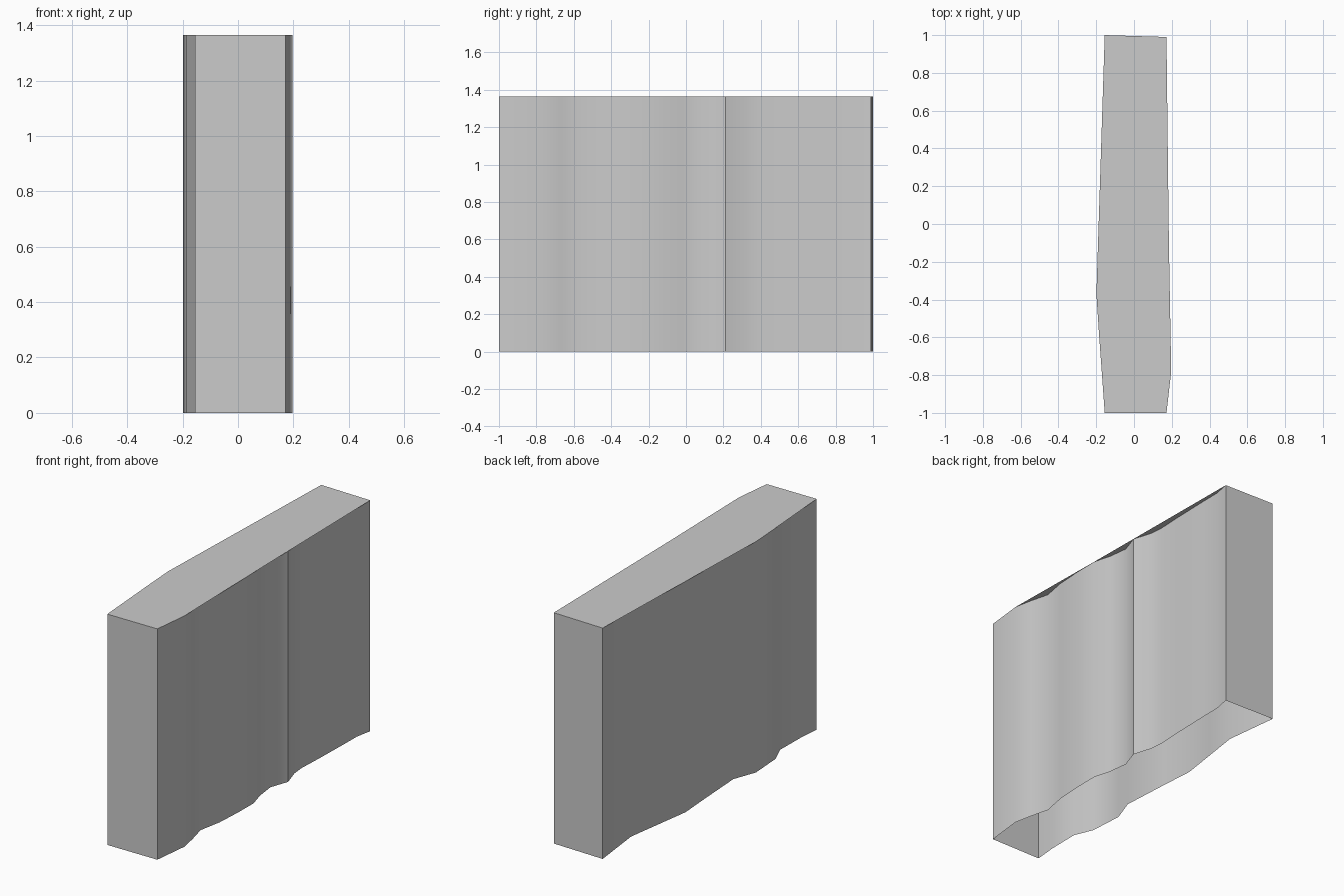
import bpy
import bmesh
import math

HEIGHT = 1.365

cube = bpy.data.objects.get("Cube")
if cube:
    bpy.data.objects.remove(cube, do_unlink=True)

# One plain colour
grey = bpy.data.materials.new("light grey")
grey.use_nodes = True
colour = (0.6, 0.6, 0.6, 1)
grey.diffuse_color = colour
grey.node_tree.nodes["Principled BSDF"].inputs["Base Color"].default_value = colour


def finish(name, bm):
    mesh = bpy.data.meshes.new(name)
    bm.to_mesh(mesh)
    bm.free()
    mesh.materials.append(grey)
    obj = bpy.data.objects.new(name, mesh)
    bpy.context.collection.objects.link(obj)
    return obj


# Rippled outlines of the two long sides, each as (x, y)
right_side = [(.172, -1), (.197, -.78), (.175, -.67), (.147, -.56), (.174, -.42),
              (.183, -.26), (.185, -.12), (.157, -.02), (.142, .1), (.18, .21),
              (.146, .32), (.139, .4), (.146, .55), (.152, .78), (.153, .89),
              (.172, .99)]
left_side = [(-.155, 1), (-.117, .68), (-.148, .47), (-.179, .26), (-.165, .06),
             (-.148, -.23), (-.199, -.37), (-.186, -.57), (-.14, -.68),
             (-.143, -.87), (-.155, -1)]

# Thin upright walls, open underneath
bm = bmesh.new()
loop = [bm.verts.new((x, y, 0)) for x, y in right_side + left_side]
edges = [bm.edges.new((a, b)) for a, b in zip(loop, loop[1:] + loop[:1])]
raised = bmesh.ops.extrude_edge_only(bm, edges=edges)["geom"]
for v in raised:
    if isinstance(v, bmesh.types.BMVert):
        v.co.z = HEIGHT
bmesh.ops.recalc_face_normals(bm, faces=bm.faces)
if sum(f.normal.x * f.calc_center_median().x * f.calc_area() for f in bm.faces) < 0:
    bmesh.ops.reverse_faces(bm, faces=bm.faces)
walls = finish("rippled_walls", bm)
bpy.ops.object.select_all(action="DESELECT")
walls.select_set(True)
bpy.context.view_layer.objects.active = walls
bpy.ops.object.shade_smooth_by_angle(angle=math.radians(33))

# Flat lid bridging the outermost ripples
lid = [(.172, -1), (.197, -.78), (.185, -.12), (.181, .21), (.172, .99),
       (-.155, 1), (-.199, -.37), (-.186, -.57), (-.155, -1)]
bm = bmesh.new()
bm.faces.new([bm.verts.new((x, y, HEIGHT)) for x, y in lid])
finish("flat_lid", bm)
